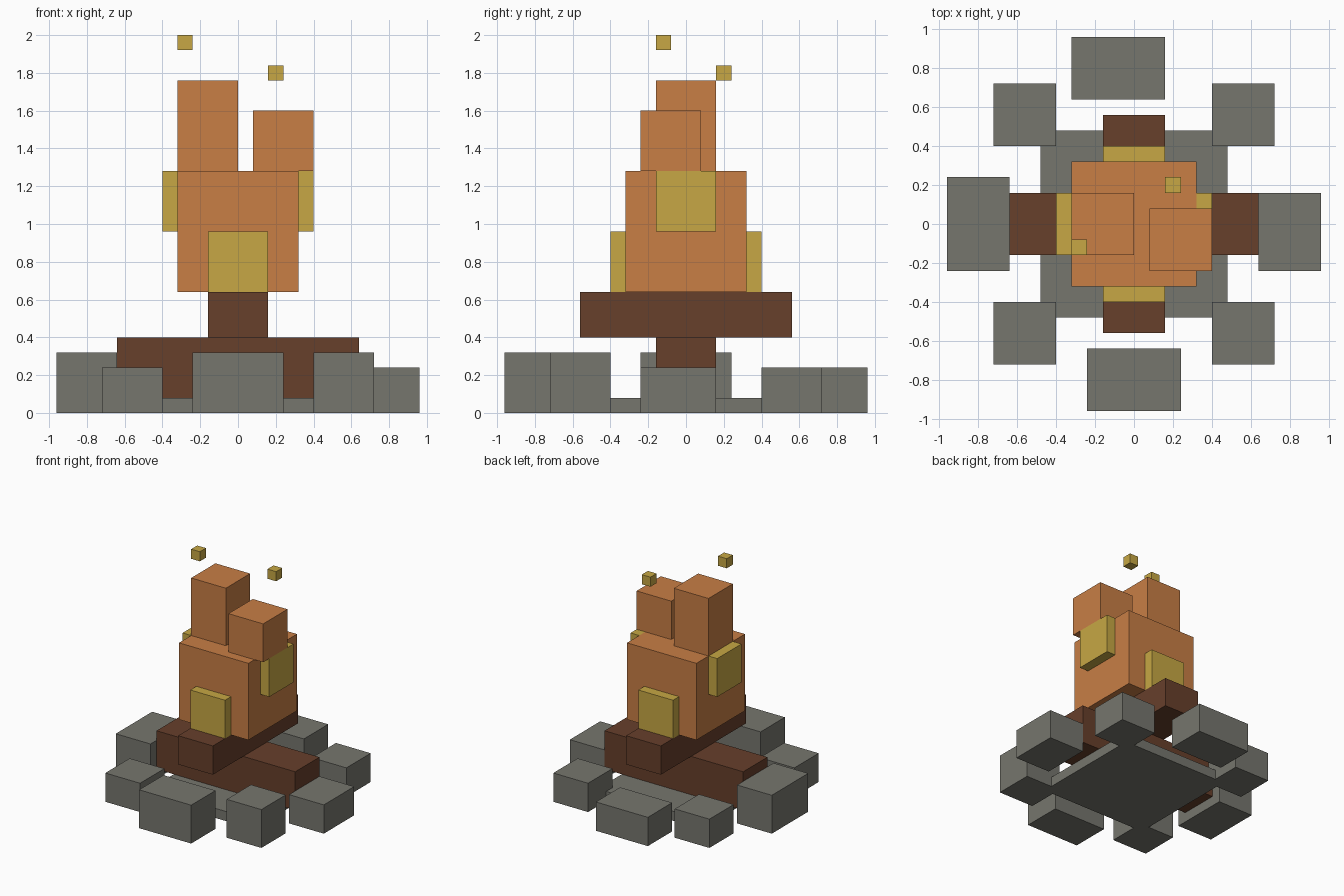
import bpy

cube = bpy.data.objects.get("Cube")
if cube:
    bpy.data.objects.remove(cube, do_unlink=True)


def material(name, rgb):
    mat = bpy.data.materials.new(name)
    mat.use_nodes = True
    colour = (*rgb, 1)
    mat.diffuse_color = colour
    mat.node_tree.nodes["Principled BSDF"].inputs["Base Color"].default_value = colour
    return mat


stone = material("stone grey", (0.18, 0.18, 0.155))
wood = material("wood brown", (0.135, 0.05, 0.024))
flame = material("flame orange", (0.58, 0.21, 0.06))
glow = material("glow yellow", (0.57, 0.39, 0.058))

U = 0.08  # block grid unit


def box(name, mat, x, y, z):
    """Flat-shaded box from (low, high) ranges in grid units."""
    bpy.ops.mesh.primitive_cube_add(size=1)
    ob = bpy.context.object
    ob.name = name
    ob.location = [U * (a + b) / 2 for a, b in (x, y, z)]
    ob.scale = [U * (b - a) for a, b in (x, y, z)]
    bpy.ops.object.transform_apply(location=True, rotation=False, scale=True)
    ob.data.materials.append(mat)
    return ob


# Ash bed and the ring of stones
box("fire_bed", stone, (-6, 6), (-6, 6), (0, 1))
box("front_stone", stone, (-3, 3), (-12, -8), (0, 4))
box("back_stone", stone, (-4, 2), (8, 12), (0, 3))
box("left_stone", stone, (8, 12), (-3, 2), (0, 3))
box("right_stone", stone, (-12, -8), (-3, 3), (0, 4))
low, high = (-9, -5), (5, 9)
for name, x, y, height in (("front_left", high, low, 4), ("front_right", low, low, 3),
                           ("back_left", high, high, 3), ("back_right", low, high, 3)):
    box(name + "_corner_stone", stone, x, y, (0, height))

# Crossed logs
box("lower_log", wood, (-8, 8), (-2, 2), (1, 5))
box("upper_log", wood, (-2, 2), (-7, 7), (5, 8))

# Flame body and its two tongues
box("flame_body", flame, (-4, 4), (-4, 4), (8, 16))
box("tall_flame", flame, (-4, 0), (-2, 2), (16, 22))
box("short_flame", flame, (1, 5), (-3, 1), (16, 20))

# Glowing patches on the four sides of the flame
for name, out in (("front", (-5, -4)), ("back", (4, 5))):
    box(name + "_glow", glow, (-2, 2), out, (8, 12))
for name, out in (("right", (-5, -4)), ("left", (4, 5))):
    box(name + "_glow", glow, out, (-2, 2), (12, 16))

# Floating sparks
box("high_spark", glow, (-4, -3), (-2, -1), (24, 25))
box("low_spark", glow, (2, 3), (2, 3), (22, 23))
